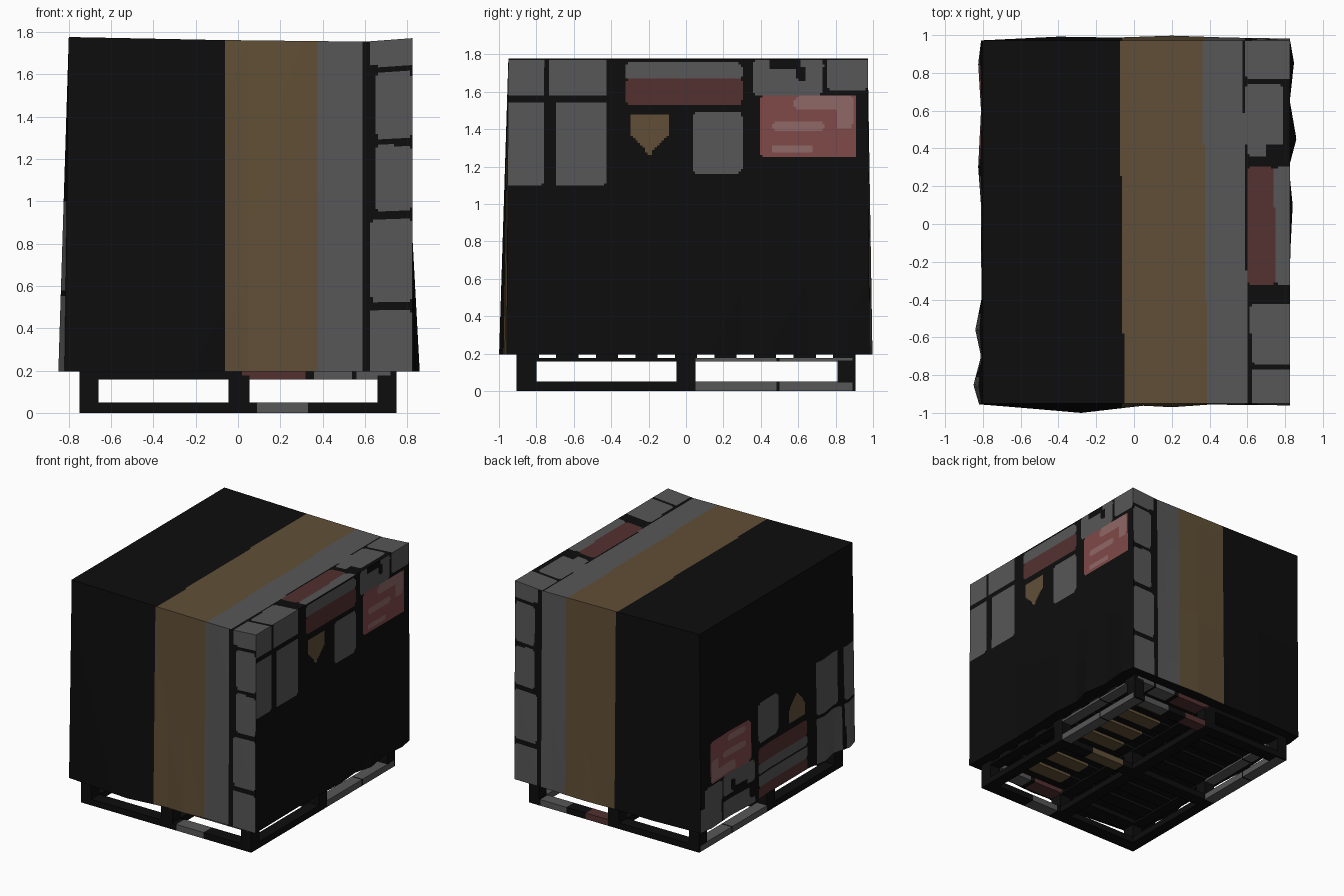
import bpy, bmesh, math

if "Cube" in bpy.data.objects:
    bpy.data.objects.remove(bpy.data.objects["Cube"])

# ---- materials -------------------------------------------------------------
COLOURS = {
    "black_plastic": (0.004, 0.004, 0.004),
    "grey_panel": (0.095, 0.095, 0.095),
    "brown_band": (0.118, 0.078, 0.037),
    "dark_red_panel": (0.088, 0.030, 0.030),
    "pink_panel": (0.22, 0.068, 0.068),
    "pale_pink_patch": (0.28, 0.135, 0.135),
}
MATS = []
for label, rgb in COLOURS.items():
    m = bpy.data.materials.new(label)
    m.diffuse_color = (*rgb, 1)
    m.use_nodes = True
    m.node_tree.nodes["Principled BSDF"].inputs["Base Color"].default_value = m.diffuse_color
    MATS.append(m)
BLACK, GREY, BROWN, RED, PINK, PALE = range(6)


def finish(bm, name):
    bmesh.ops.recalc_face_normals(bm, faces=bm.faces)
    me = bpy.data.meshes.new(name)
    bm.to_mesh(me)
    bm.free()
    for m in MATS:
        me.materials.append(m)
    ob = bpy.data.objects.new(name, me)
    bpy.context.collection.objects.link(ob)
    return ob


# ---- colour rules for the cover -------------------------------------------
def inside(a, b, r, rad=0.025):
    """Rounded rectangle test."""
    a0, a1, b0, b1 = r
    dx = max(a0 + rad - a, a - a1 + rad, 0)
    dy = max(b0 + rad - b, b - b1 + rad, 0)
    return dx * dx + dy * dy <= rad * rad


def lookup(a, b, panels):
    col = BLACK
    for *r, m in panels:
        if inside(a, b, r):
            col = m
    return col


# columns of bricks on front/back (x, z), top (x, y), right (y, z)
FRONT = [(.62, .86, 1.64, 1.80, GREY), (.655, .82, 1.295, 1.615, GREY),
         (.645, .82, .955, 1.265, GREY), (.63, .82, .525, .92, GREY),
         (.62, .82, .15, .49, GREY)]
TOP = [(.60, .86, .77, 1.02, GREY), (.60, .80, .36, .74, GREY),
       (.60, .745, -.32, .30, RED), (.745, .86, -.32, .30, GREY),
       (.61, .86, -.74, -.42, GREY), (.61, .86, -1.0, -.77, GREY),
       (.70, .84, .34, .42, BLACK)]
RIGHT = [(-.96, -.755, 1.575, 1.80, GREY), (-.73, -.42, 1.575, 1.80, GREY),
         (-.96, -.755, 1.10, 1.545, GREY), (-.70, -.42, 1.10, 1.545, GREY),
         (-.32, .30, 1.66, 1.755, GREY), (-.32, .30, 1.53, 1.67, RED),
         (.04, .30, 1.165, 1.49, GREY), (.36, .735, 1.585, 1.77, GREY),
         (.755, .97, 1.61, 1.80, GREY), (.40, .91, 1.245, 1.585, PINK),
         (.58, .90, 1.50, 1.575, PALE), (.46, .74, 1.39, 1.44, PALE),
         (.80, .89, 1.40, 1.53, PALE), (.46, .68, 1.27, 1.32, PALE),
         (.59, .64, 1.655, 1.74, BLACK), (.44, .62, 1.72, 1.77, BLACK)]


def banded(x, b, panels):
    """Black, brown and grey bands, then the brick column."""
    if x < -.065:
        return BLACK
    if x < .375:
        return BROWN
    if x < .59:
        return GREY
    return lookup(x, b, panels)


def right_rule(y, z):
    half = .105 if z > 1.38 else .105 * (z - 1.26) / .12
    if 1.26 < z < 1.48 and abs(y + .195) < half:
        return BROWN
    return lookup(y, z, RIGHT)


def left_rule(y, z):
    """Left side repeats the right pattern upside down, then the top strip."""
    zr = (2.05 - z) / .95
    if zr < 1.77:
        return right_rule(y + .05, zr)
    return lookup(.83 - (zr - 1.77), y + .05, TOP)


# ---- cover shape: a box whose hem flares into folds ------------------------
def poly(pts, v):
    """Piecewise linear profile."""
    if v <= pts[0][0]:
        return pts[0][1]
    for (a, p), (b, q) in zip(pts, pts[1:]):
        if v <= b:
            return p + (q - p) * (v - a) / (b - a)
    return pts[-1][1]


FOLD_R = [(-.95, .0), (-.4, -.005), (-.1, .005), (.1, .015), (.3, -.005),
          (.45, .035), (.65, 0), (.85, .022), (.97, 0)]
FOLD_L = [(-.95, .02), (-.85, .05), (-.7, .01), (-.56, .04), (-.4, .008),
          (.1, .01), (.3, .025), (.6, .01), (.85, .025), (.97, .01)]
FOLD_F = [(-.8, .005), (-.28, .05), (.05, .012), (.2, .02), (.4, .006), (.8, .01)]
FOLD_B = [(-.8, .0), (-.4, .02), (-.1, .015), (.2, .025), (.5, .015), (.8, .01)]
CREST = [(-.8, 1.777), (-.1, 1.763), (.6, 1.755), (.83, 1.772)]
X0, X1, Y0, Y1, Z0 = -.80, .825, -.95, .972, .195


def warp(u, v, w):
    x, y = X0 + (X1 - X0) * u, Y0 + (Y1 - Y0) * v
    low = 1 - w
    su, sv = 2 * u - 1, 2 * v - 1
    dx = poly(FOLD_R, y) * max(0, 1 - w / .4) if su > 0 else -poly(FOLD_L, y) * low
    dy = poly(FOLD_B, x) * low if sv > 0 else -poly(FOLD_F, x) * low
    return (x + dx * su ** 6, y + dy * sv ** 6, Z0 + (poly(CREST, x) - Z0) * w)


NX, NY, NZ = 130, 150, 124


def side(bm, na, nb, place, rule):
    vs = [[bm.verts.new(warp(*place(i / na, j / nb))) for j in range(nb + 1)]
          for i in range(na + 1)]
    for i in range(na):
        for j in range(nb):
            f = bm.faces.new((vs[i][j], vs[i + 1][j], vs[i + 1][j + 1], vs[i][j + 1]))
            c = f.calc_center_median()
            f.material_index = rule(c.x, c.y, c.z)


bm = bmesh.new()
side(bm, NX, NZ, lambda a, b: (a, 0, b), lambda x, y, z: banded(x, z, FRONT))
side(bm, NX, NZ, lambda a, b: (a, 1, b), lambda x, y, z: banded(x, z, FRONT))
side(bm, NY, NZ, lambda a, b: (1, a, b), lambda x, y, z: right_rule(y, z))
side(bm, NY, NZ, lambda a, b: (0, a, b), lambda x, y, z: left_rule(y, z))
side(bm, NX, NY, lambda a, b: (a, b, 1), lambda x, y, z: banded(x + .015 * y, y, TOP))
side(bm, NX, NY, lambda a, b: (a, b, 0), lambda x, y, z: BLACK)
bmesh.ops.remove_doubles(bm, verts=bm.verts, dist=1e-5)
finish(bm, "load_cover")


# ---- pallet ----------------------------------------------------------------
def plank(name, lo, hi, axis=0, spans=()):
    """Box board; spans = (start, end, colour) painted along the axis."""
    bm = bmesh.new()
    bmesh.ops.create_cube(bm, size=1)
    for v in bm.verts:
        for k in range(3):
            v.co[k] = hi[k] if v.co[k] > 0 else lo[k]
    no = [0, 0, 0]
    no[axis] = 1
    for cut in {c for s in spans for c in s[:2]}:
        if lo[axis] < cut < hi[axis]:
            co = [0, 0, 0]
            co[axis] = cut
            bmesh.ops.bisect_plane(bm, geom=bm.verts[:] + bm.edges[:] + bm.faces[:],
                                   plane_co=co, plane_no=no)
    for f in bm.faces:
        c = f.calc_center_median()[axis]
        for a, b, m in spans:
            if a < c < b:
                f.material_index = m
    return finish(bm, name)


PX, PY = .75, .905
XS = [(-PX, -.66), (-.045, .055), (.66, PX)]
YS = [(-PY, -.80), (-.05, .05), (.81, PY)]

# nine spacer blocks
for i, (xa, xb) in enumerate(XS):
    for j, (ya, yb) in enumerate(YS):
        plank(f"spacer_block_{i}{j}", (xa, ya, .045), (xb, yb, .162))

# bottom runners front to back, and cross boards between them
for i, (xa, xb) in enumerate(XS):
    spans = [(.05, .485, GREY), (.50, .89, GREY)] if i != 1 else []
    plank(f"bottom_runner_{i}", (xa, -PY, 0), (xb, PY, .05), 1, spans)
    plank(f"deck_stringer_{i}", (xa, -PY, .157), (xb, PY, .176), 1, spans)
CROSS = [[(.09, .33, GREY)], [(.15, .45, BROWN)],
         [(.05, .25, RED), (.42, .65, GREY)]]
for j, (ya, yb) in enumerate(YS):
    for k in (0, 1):
        plank(f"bottom_cross_board_{j}{k}", (XS[k][1], ya, 0),
              (XS[k + 1][0], yb, .049), 0, CROSS[j])

# deck slats
N = 9
for k in range(N):
    yc = -PY + .06 + (2 * PY - .12) * k / (N - 1)
    edge = k in (0, N - 1)
    spans = ([(.02, .32, RED), (.36, .54, GREY), (.56, .72, GREY)] if edge
             else [(.15, .60, BROWN)])
    plank(f"deck_slat_{k}", (-PX, yc - .06, .158 if edge else .172),
          (PX, yc + .06, .197), 0, spans)
